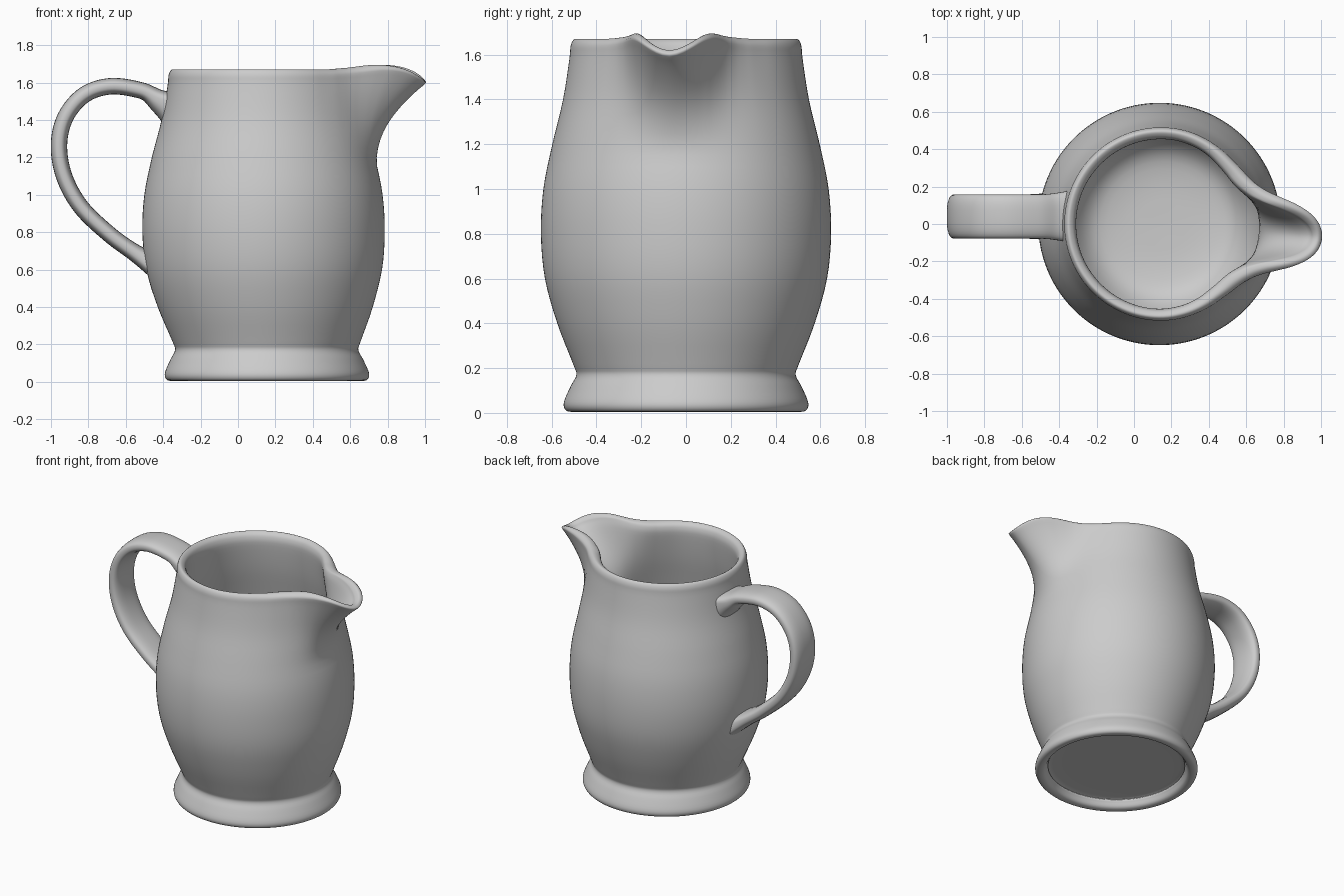
import bpy, bmesh, math
from mathutils import Vector

if "Cube" in bpy.data.objects:
    bpy.data.objects.remove(bpy.data.objects["Cube"])

SPOUT = math.radians(-5)        # spout direction


def smooth_path(pts, n):
    """Catmull-Rom curve through the points."""
    p = [Vector(q) for q in pts]
    p = [2 * p[0] - p[1]] + p + [2 * p[-1] - p[-2]]
    out = []
    for i in range(1, len(p) - 2):
        a, b, c, d = p[i - 1:i + 3]
        for k in range(n):
            t = k / n
            out.append(0.5 * (2 * b + (c - a) * t + (2 * a - 5 * b + 4 * c - d) * t * t
                              + (3 * b - a - 3 * c + d) * t ** 3))
    return out + [p[-2]]


def interp(table, x):
    """Linear lookup in a list of (x, value)."""
    if x >= table[-1][0]:
        return table[-1][1]
    for (x0, v0), (x1, v1) in zip(table, table[1:]):
        if x <= x1:
            return v0 + (v1 - v0) * (x - x0) / (x1 - x0)


def axis_x(z):
    """The body leans a little: its centre shifts with height."""
    return interp([(0, 0.155), (0.2, 0.153), (0.5, 0.142), (0.8, 0.136), (1.2, 0.136),
                   (1.6, 0.144)], max(z, 0))


def loft(name, rings, caps=False):
    """Skin a list of closed rings into a smooth object."""
    bm = bmesh.new()
    rows = [[bm.verts.new(co) for co in ring] for ring in rings]
    for r0, r1 in zip(rows, rows[1:]):
        for i in range(len(r0)):
            j = (i + 1) % len(r0)
            bm.faces.new((r0[i], r0[j], r1[j], r1[i]))
    if caps:
        bm.faces.new(rows[0])
        bm.faces.new(rows[-1])
    bmesh.ops.remove_doubles(bm, verts=bm.verts, dist=1e-5)
    bmesh.ops.recalc_face_normals(bm, faces=bm.faces)
    for f in bm.faces:
        f.smooth = True
    me = bpy.data.meshes.new(name)
    bm.to_mesh(me)
    bm.free()
    ob = bpy.data.objects.new(name, me)
    bpy.context.collection.objects.link(ob)
    return ob


# Jug body: underside, foot, belly, rim, then the inside down to the floor
wall = [(0.49, 0.17), (0.505, 0.22), (0.575, 0.4), (0.63, 0.6), (0.648, 0.8),
        (0.637, 1.0), (0.597, 1.2), (0.549, 1.4), (0.521, 1.58), (0.515, 1.64)]
profile = [(0, 0.07), (0.43, 0.07), (0.46, 0.055), (0.483, 0.015), (0.515, 0.005),
           (0.54, 0.015), (0.545, 0.05), (0.515, 0.12)] + wall + [
           (0.5, 1.668), (0.48, 1.665),
           (0.46, 1.64), (0.455, 1.58), (0.48, 1.4), (0.525, 1.2), (0.57, 1.0),
           (0.583, 0.8), (0.565, 0.6), (0.505, 0.38), (0.4, 0.2), (0.25, 0.145), (0, 0.135)]
# Spout: extra radius (outside, inside) and height at the rim by angle
reach = [(0, 0.36), (5, 0.345), (10, 0.285), (15, 0.185), (20, 0.1), (25, 0.052),
         (32, 0.016), (45, -0.004), (60, -0.004), (80, 0)]
reach_in = [(0, 0.352), (5, 0.33), (9, 0.25), (13, 0.15), (18, 0.07), (25, 0.015),
            (34, -0.018), (48, -0.022), (65, -0.008), (85, 0)]
lift = [(0, -0.06), (4, -0.045), (8, 0.0), (12, 0.028), (16, 0.027), (24, 0.01), (40, 0)]


def averaged(table, deg):
    return sum(interp(table, abs(deg + o)) for o in (-4, -2, 0, 2, 4)) / 5


N = 160                         # columns, packed closer around the spout
spout = []
for i in range(N):
    t = 2 * math.pi * i / N
    a = t - 0.55 * math.sin(t)
    deg = math.degrees(min(a, 2 * math.pi - a))
    spout.append((a + SPOUT, averaged(reach, deg), averaged(reach_in, deg),
                  averaged(lift, deg)))

rings = []
curve = smooth_path(profile, 4)
rim = max(range(len(curve)), key=lambda i: curve[i].y)
for i, (r, z) in enumerate(curve):
    h = min(1, max(0, (z - 1.15) / 0.5)) ** 1.6
    inside = min(1, max(0, (i - rim + 4) / 8))
    cx = axis_x(z)
    ring = []
    for a, d_out, d_in, dz in spout:
        rr = max(r, 0) + (d_out + (d_in - d_out) * inside) * h
        ring.append((cx + rr * math.cos(a), rr * math.sin(a), z + dz * h))
    rings.append(ring)
loft("jug_body", rings)

# Handle: flat strap swept along a loop, flaring where it meets the body
path = smooth_path([(-0.31, 1.485), (-0.42, 1.515), (-0.52, 1.558), (-0.68, 1.58),
                    (-0.82, 1.535), (-0.92, 1.42), (-0.957, 1.27), (-0.93, 1.1),
                    (-0.84, 0.935), (-0.69, 0.79), (-0.55, 0.685), (-0.45, 0.6),
                    (-0.36, 0.51)], 8)
by_height = [(z, r) for r, z in wall]
rings = []
last = len(path) - 1
for i, p in enumerate(path):
    tan = (path[min(i + 1, last)] - path[max(i - 1, 0)]).normalized()
    nor = Vector((-tan.y, tan.x))           # towards the inside of the loop
    top = i < last / 2
    flare = max(0, 1 - (i / 16 if top else (last - i) / 20)) ** 2
    width = 0.118 + 0.03 * flare
    grow_in, grow_out = (0.15, 0.01) if top else (0.16, 0.0)
    ring = []
    for k in range(32):
        c, s = math.cos(k * math.pi / 16), math.sin(k * math.pi / 16)
        thick = 0.044 + flare * (grow_in if s > 0 else grow_out)
        u = math.copysign(abs(s) ** 0.75, s) * thick
        v = math.copysign(abs(c) ** 0.75, c) * width
        x, z = p + nor * u
        y = 0.04 + v
        # keep the ends buried in the wall instead of poking through it
        depth = interp(by_height, z) - 0.025
        x = min(x, axis_x(z) - math.sqrt(depth ** 2 - y * y))
        ring.append((x, y, z))
    rings.append(ring)
loft("handle", rings, caps=True)
